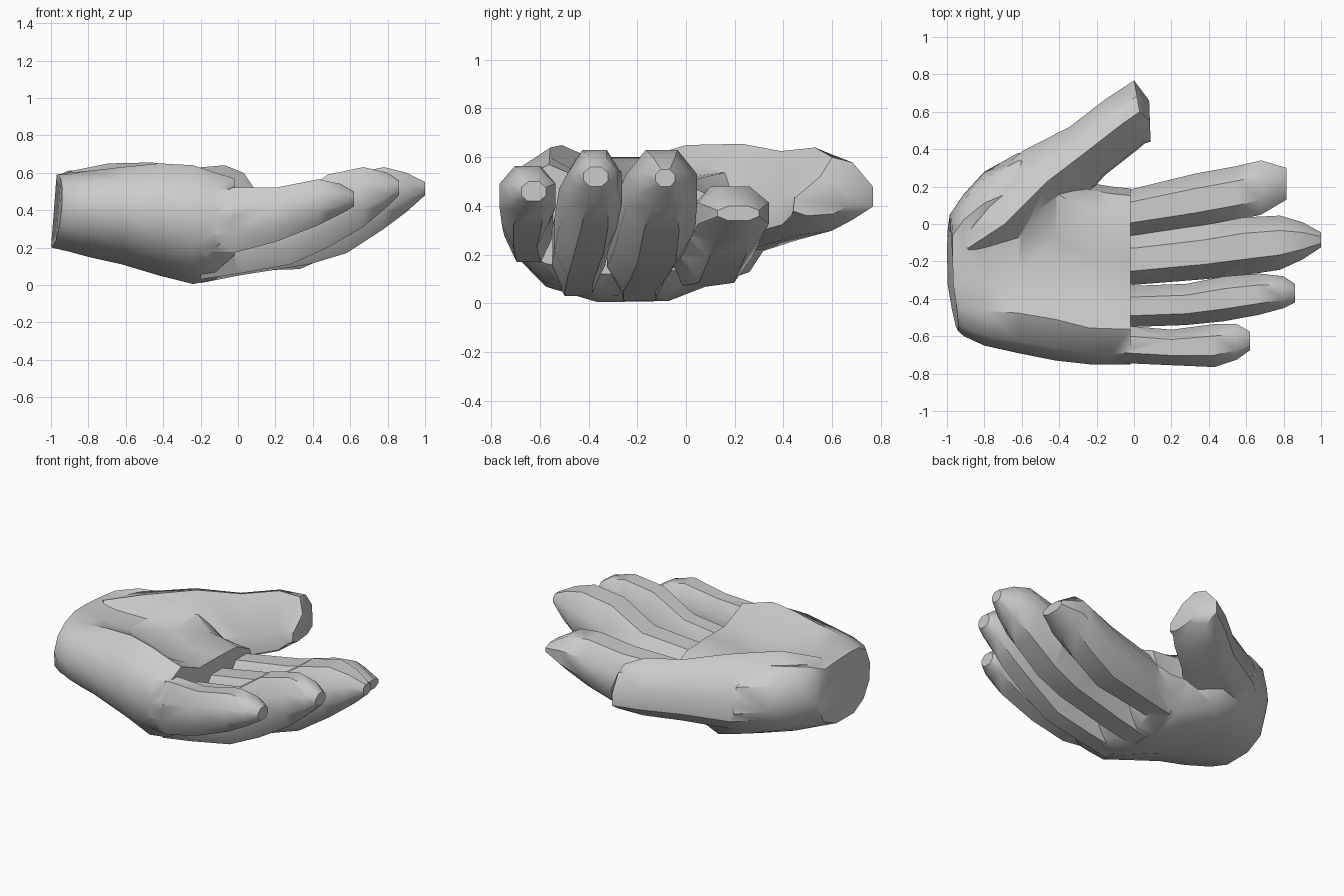
import bpy, bmesh, math
from mathutils import Vector

skin = bpy.data.materials.new("plain grey")
skin.diffuse_color = (0.6, 0.6, 0.6, 1)


def loft(name, rings):
    """Skin a list of equal-length point loops and cap both ends."""
    bm = bmesh.new()
    loops = [[bm.verts.new(p) for p in r] for r in rings]
    n = len(loops[0])
    for a, b in zip(loops, loops[1:]):
        for i in range(n):
            j = (i + 1) % n
            bm.faces.new((a[i], a[j], b[j], b[i]))
    bm.faces.new(loops[0])
    bm.faces.new(loops[-1])
    bmesh.ops.recalc_face_normals(bm, faces=bm.faces)
    me = bpy.data.meshes.new(name)
    bm.to_mesh(me)
    bm.free()
    ob = bpy.data.objects.new(name, me)
    bpy.context.collection.objects.link(ob)
    me.materials.append(skin)
    return ob


# Cross-sections of finger and thumb: across (-1..1), height (0..1)
FINGER = [(-0.5, 0), (0.5, 0), (1, 0.3), (1, 0.7),
          (0.45, 1), (-0.45, 1), (-1, 0.7), (-1, 0.3)]
THUMB = [(-0.5, 0), (0.5, 0.05), (1, 0.25), (1, 0.55),
         (0.5, 0.92), (0, 1), (-0.95, 0.45), (-1, 0.12)]


def digit_ring(shape, x, y, half, lo, hi, turn=0.0):
    a = math.radians(turn)
    u = Vector((-math.sin(a), math.cos(a), 0))
    return [Vector((x, y, lo + (hi - lo) * h)) + u * half * s for s, h in shape]


# Palm: x, y low, y high, bottom, heel height, hollow height, thumb side height
palm = [(-0.985, -0.57, 0.05, 0.20, 0.57, 0.59, 0.58),
        (-0.91, -0.60, 0.16, 0.18, 0.59, 0.60, 0.61),
        (-0.80, -0.65, 0.28, 0.15, 0.61, 0.57, 0.62),
        (-0.62, -0.69, 0.38, 0.11, 0.63, 0.54, 0.61),
        (-0.42, -0.73, 0.37, 0.05, 0.65, 0.51, 0.54),
        (-0.24, -0.75, 0.22, 0.005, 0.64, 0.50, 0.51),
        (-0.12, -0.75, 0.20, 0.03, 0.60, 0.50, 0.50),
        (-0.02, -0.75, 0.19, 0.12, 0.57, 0.49, 0.48)]
# Fraction of width, fraction of height, which top height applies
PALM = [(0, .6, 0), (.04, .32, 0), (.18, .1, 0), (.4, 0, 0), (.7, .01, 2),
        (.9, .16, 2), (1, .5, 2), (.96, .82, 2), (.82, 1, 2), (.6, 1, 1),
        (.4, 1, 1), (.2, 1, 0), (.06, .86, 0)]
rings = []
for x, y0, y1, zb, *tops in palm:
    ring = []
    for t, h, k in PALM:
        y = y0 + (y1 - y0) * t
        lean = 0
        if x < -0.95:   # slanted wrist end
            lean = 0.03 * (h - 0.5) + 0.15 * max(0, -0.3 - y)
        ring.append((x + lean, y, zb + (tops[k] - zb) * h))
    rings.append(ring)
hand = loft("hand", rings)

# Fingers: x, y, half width, bottom, top
fingers = {
    "index_finger": [(-0.2, 0.03, .12, .07, .38), (0, 0.065, .125, .075, .40),
                     (0.33, 0.125, .145, .085, .43), (0.55, 0.165, .145, .18, .48),
                     (0.68, 0.195, .145, .26, .48), (0.815, 0.215, .085, .34, .40)],
    "middle_finger": [(-0.2, -0.19, .13, .01, .38), (0, -0.19, .135, .05, .40),
                      (0.38, -0.15, .145, .11, .45), (0.58, -0.12, .155, .17, .59),
                      (0.78, -0.10, .145, .30, .63), (0.90, -0.09, .10, .39, .60),
                      (1.0, -0.085, .04, .48, .55)],
    "ring_finger": [(-0.2, -0.44, .115, .03, .38), (0, -0.44, .11, .06, .41),
                    (0.28, -0.43, .11, .11, .45), (0.48, -0.40, .12, .20, .59),
                    (0.67, -0.375, .11, .31, .63), (0.80, -0.365, .085, .42, .60),
                    (0.86, -0.37, .05, .48, .56)],
    "little_finger": [(-0.2, -0.62, .09, .17, .48), (-0.03, -0.645, .10, .17, .52),
                      (0.2, -0.66, .095, .23, .52), (0.43, -0.65, .115, .32, .565),
                      (0.55, -0.63, .095, .38, .54), (0.62, -0.625, .05, .42, .50)],
}
digits = [loft(name, [digit_ring(FINGER, *r) for r in rows])
          for name, rows in fingers.items()]

# Thumb with its mound: x, y, half width, bottom, top, turn in degrees
thumb = [(-0.89, -0.13, .11, .34, .61, 48), (-0.69, 0.00, .24, .20, .65, 43),
         (-0.46, 0.23, .21, .19, .655, 40), (-0.25, 0.39, .16, .24, .625, 36),
         (-0.07, 0.53, .16, .28, .64, 32), (0.03, 0.60, .17, .33, .60, 10),
         (0.085, 0.55, .11, .36, .52, 2)]
digits.append(loft("thumb", [digit_ring(THUMB, *r) for r in thumb]))

# Fuse the digits into the palm as one skin
bpy.context.view_layer.objects.active = hand
hand.select_set(True)
for d in digits:
    m = hand.modifiers.new("fuse", 'BOOLEAN')
    m.operation = 'UNION'
    m.solver = 'EXACT'
    m.object = d
    bpy.ops.object.modifier_apply(modifier=m.name)
    bpy.data.objects.remove(d)
bpy.ops.object.shade_smooth_by_angle(angle=math.radians(40))
